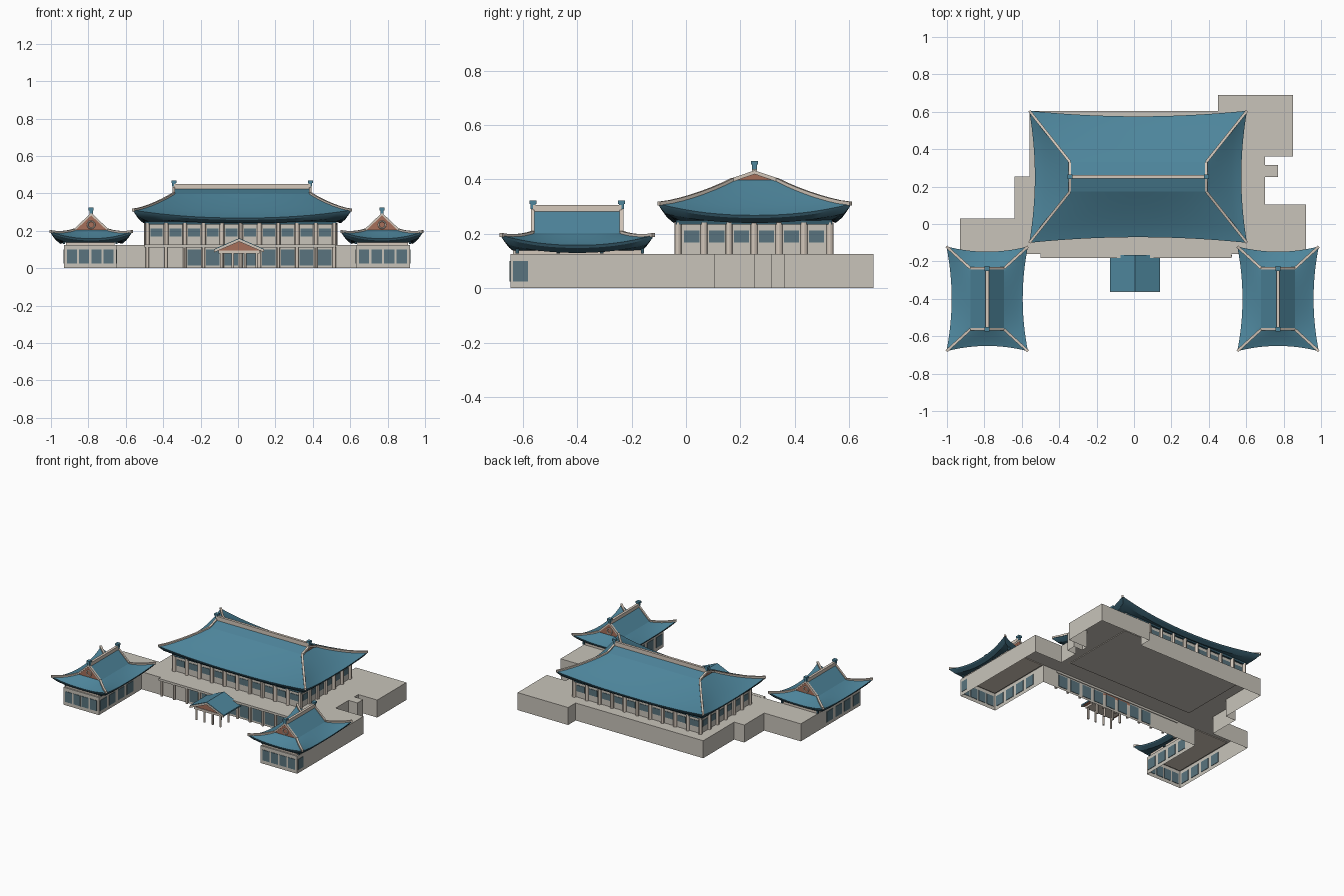
import bpy, bmesh, math
from mathutils import Vector

if "Cube" in bpy.data.objects:
    bpy.data.objects.remove(bpy.data.objects["Cube"])


def material(name, rgb):
    m = bpy.data.materials.new(name)
    m.diffuse_color = (*rgb, 1)
    m.use_nodes = True
    m.node_tree.nodes["Principled BSDF"].inputs["Base Color"].default_value = m.diffuse_color
    return m


STONE = material("pale stone", (0.58, 0.55, 0.49))
CREAM = material("cream trim", (0.66, 0.58, 0.50))
BLUE = material("blue roof tile", (0.075, 0.235, 0.33))
DARK = material("dark teal eave", (0.035, 0.10, 0.14))
BROWN = material("brown gable", (0.38, 0.16, 0.105))
GLASS = material("grey blue glass", (0.10, 0.175, 0.21))


def finish(bm, name, mats, smooth=False):
    me = bpy.data.meshes.new(name)
    bm.to_mesh(me)
    bm.free()
    for m in mats:
        me.materials.append(m)
    ob = bpy.data.objects.new(name, me)
    bpy.context.collection.objects.link(ob)
    if smooth:
        bpy.ops.object.select_all(action='DESELECT')
        ob.select_set(True)
        bpy.context.view_layer.objects.active = ob
        bpy.ops.object.shade_smooth_by_angle(angle=math.radians(30))
    return ob


def add_box(bm, x0, x1, y0, y1, z0, z1):
    vs = bmesh.ops.create_cube(bm, size=1)["verts"]
    for v in vs:
        v.co = ((x0 + x1) / 2 + v.co.x * (x1 - x0), (y0 + y1) / 2 + v.co.y * (y1 - y0),
                (z0 + z1) / 2 + v.co.z * (z1 - z0))


def boxes(name, mat, items):
    bm = bmesh.new()
    for b in items:
        add_box(bm, *b)
    return finish(bm, name, [mat])


def columns(name, points, r, z0, z1):
    bm = bmesh.new()
    for x, y in points:
        vs = bmesh.ops.create_cone(bm, cap_ends=True, segments=12, radius1=r, radius2=r, depth=z1 - z0)["verts"]
        bmesh.ops.translate(bm, verts=vs, vec=(x, y, (z0 + z1) / 2))
    return finish(bm, name, [CREAM], True)


def beams(name, mat, paths, w, h):
    """Rectangular bars swept along paths, standing on the path points."""
    bm = bmesh.new()
    for pts in paths:
        pts = [Vector(p) for p in pts]
        rows = []
        for i, p in enumerate(pts):
            d = pts[min(i + 1, len(pts) - 1)] - pts[max(i - 1, 0)]
            side = Vector((-d.y, d.x, 0)).normalized() * w / 2
            up = Vector((0, 0, h))
            lo = Vector((0, 0, -0.006))
            rows.append([bm.verts.new(q) for q in (p - side + lo, p + side + lo, p + side + up, p - side + up)])
        for a, b in zip(rows, rows[1:]):
            for k in range(4):
                bm.faces.new((a[k], a[(k + 1) % 4], b[(k + 1) % 4], b[k]))
        bm.faces.new(rows[0])
        bm.faces.new(rows[-1])
    bmesh.ops.recalc_face_normals(bm, faces=bm.faces)
    return finish(bm, name, [mat])


def hip_gable_roof(name, place, eave, gable, wall, z_eave, z_gable, z_ridge, lift, pull, cap):
    """Upswept hip-and-gable roof; u runs along the ridge, v across it."""
    N, T = 16, 7
    bm = bmesh.new()

    def ring(hu, hv, z, up, pl):
        out = []
        for k in range(4):
            for i in range(N):
                s = -1 + 2 * i / N
                b = pl * (1 - s * s)
                u, v = ((s * hu, b - hv), (hu - b, s * hv), (-s * hu, hv - b), (b - hu, -s * hv))[k]
                out.append(bm.verts.new(place(u, v, z + up * abs(s) ** 2.2)))
        return out

    (eu, ev), (gu, gv) = eave, gable
    rings = [ring(*wall, z_eave - 0.02, 0, 0),
             ring(eu - 0.025, ev - 0.025, z_eave - 0.028, lift * 0.8, pull),
             ring(eu - 0.003, ev - 0.003, z_eave - 0.010, lift, pull)]
    for j in range(T + 1):
        t = j / T
        rings.append(ring(eu + (gu - eu) * t, ev + (gv - ev) * t, z_eave + (z_gable - z_eave) * t ** 1.15,
                          lift * (1 - t) ** 1.5, pull * (1 - t)))
    for j, (a, b) in enumerate(zip(rings, rings[1:])):
        for i in range(4 * N):
            n = (i + 1) % (4 * N)
            f = bm.faces.new((a[i], a[n], b[n], b[i]))
            f.material_index = 1 if j < 3 else 0
    hips = [[r[k * N].co.copy() for r in rings[3:]] for k in range(4)]
    # upper slopes and the two gable triangles
    A, B, C, D = [rings[-1][k * N] for k in range(4)]
    R0, R1 = [bm.verts.new(place(u, 0, z_ridge)) for u in (-gu, gu)]
    for vs, m in (((A, B, R1, R0), 0), ((C, D, R0, R1), 0), ((B, C, R1), 2), ((D, A, R0), 2)):
        bm.faces.new(vs).material_index = m
    top = [R0.co.copy(), R1.co.copy()]
    edges = [[A.co.copy(), top[0]], [D.co.copy(), top[0]], [B.co.copy(), top[1]], [C.co.copy(), top[1]]]
    finish(bm, name + "_roof", [BLUE, DARK, BROWN], True)
    beams(name + "_hip_ridges", CREAM, hips + edges, 0.014, 0.008)
    beams(name + "_ridge_cap", CREAM, [top], 0.018, cap)
    fin = []
    for p in top:
        z = p.z + cap - 0.005
        fin += [(p.x - .009, p.x + .009, p.y - .009, p.y + .009, z - 0.01, z + 0.012),
                (p.x - .013, p.x + .013, p.y - .013, p.y + .013, z + 0.008, z + 0.022)]
    boxes(name + "_finials", BLUE, fin)


# ground floor podium, open underneath
outline = [(-.93, -.645), (-.65, -.645), (-.65, -.16), (.63, -.16), (.63, -.645), (.92, -.645), (.92, .105),
           (.70, .105), (.70, .25), (.77, .25), (.77, .315), (.70, .315), (.70, .36), (.85, .36), (.85, .69),
           (.45, .69), (.45, .605), (-.56, .605), (-.56, .255), (-.64, .255), (-.64, .03), (-.93, .03)]
bm = bmesh.new()
low = [bm.verts.new((x, y, 0)) for x, y in outline]
high = [bm.verts.new((x, y, .125)) for x, y in outline]
for i in range(len(low)):
    n = (i + 1) % len(low)
    bm.faces.new((low[i], low[n], high[n], high[i]))
bm.faces.new(high)
finish(bm, "podium", [STONE])

# front terrace ledge with its columns and windows
boxes("terrace_ledge", STONE, [(-.5, .52, -.182, -.155, .110, .126)])
xs = [-.485 + .1 * i for i in range(11)]
columns("terrace_columns", [(x, -.170) for x in xs], .009, 0, .112)
boxes("terrace_windows", GLASS, [(x + .014, x + .086, -.164, -.157, .015, .10) for x in xs[2:-1]])

# main hall: walls, dark bracket beam, columns, windows
X0, X1, Y0, Y1 = -.485, .515, -.025, .525
ys = [Y0 + (Y1 - Y0) / 6 * i for i in range(7)]
boxes("hall_walls", STONE, [(X0, X1, Y0, Y1, .12, .25)])
boxes("hall_bracket_beam", DARK, [(X0 - .012, X1 + .012, Y0 - .012, Y1 + .012, .234, .25)])
columns("hall_columns", [(x, y) for x in xs for y in (Y0 - .004, Y1 + .004)]
        + [(x, y) for x in (X0 - .004, X1 + .004) for y in ys[1:-1]], .013, .125, .242)
panes = [(x + .018, x + .082, y - .003, y + .003, .168, .212) for x in xs[:-1] for y in (Y0, Y1)]
panes += [(x - .003, x + .003, y + .018, y + .074, .168, .212) for x in (X0, X1) for y in ys[:-1]]
boxes("hall_windows", GLASS, panes)
hip_gable_roof("hall", lambda u, v, z: (.022 + u, .2525 + v, z), (.582, .353), (.365, .08), (.5, .275),
               .268, .398, .425, .042, .03, .026)

# the two front wings
for side, cx, x0, x1 in (("left", -.785, -.93, -.65), ("right", .77, .63, .92)):
    boxes(side + "_wing_upper_wall", CREAM, [(x0 + .01, x1 - .01, -.635, -.16, .12, .15)])
    hip_gable_roof(side + "_wing", lambda u, v, z, cx=cx: (cx - v, -.40 + u, z), (.28, .218), (.163, .09),
                   (.235, .135), .158, .203, .288, .037, .028, .018)
    w = (x1 - x0 - .02) / 4
    panes = [(x0 + .016 + w * i, x0 + .004 + w * (i + 1), -.648, -.642, .025, .10) for i in range(4)]
    inner = x1 if side == "left" else x0
    panes += [(inner - .003, inner + .003, -.63 + .1 * i, -.56 + .1 * i, .025, .10) for i in range(4)]
    if side == "left":
        panes += [(x0 - .003, x0 + .003, -.63 + .1 * i, -.56 + .1 * i, .025, .10) for i in range(4)]
    else:
        panes += [(x1 - .003, x1 + .003, -.635, -.58, .025, .10)]
    boxes(side + "_wing_windows", GLASS, panes)
    boxes(side + "_wing_brackets", DARK, [(x - .006, x + .006, y - .006, y + .006, .128, .15)
                                          for x in (x0, x1) for y in (-.62, -.47, -.31, -.16)])
    # round ornament on both gables
    for end, y in (("front", -.565), ("back", -.235)):
        bpy.ops.mesh.primitive_torus_add(major_radius=.019, minor_radius=.004, major_segments=20, minor_segments=6,
                                         location=(cx, y, .232), rotation=(math.pi / 2, 0, 0))
        ob = bpy.context.object
        ob.name = side + "_wing_" + end + "_gable_ring"
        ob.data.materials.append(CREAM)

# entrance portico: columns, beam, gabled roof
columns("portico_columns", [(x, y) for x in (-.09, -.028, .038, .10) for y in (-.34, -.25)], .007, 0, .085)
boxes("portico_beam", CREAM, [(-.105, .115, -.35, -.16, .078, .094)])
bm = bmesh.new()
section = [(-.128, .092), (.006, .150), (.140, .092)]
front, back = [[bm.verts.new((x, y, z)) for x, z in section] for y in (-.345, -.16)]
for vs in (front, back[::-1], (front[0], front[2], back[2], back[0])):
    bm.faces.new(vs)
bmesh.ops.recalc_face_normals(bm, faces=bm.faces)
finish(bm, "portico_gable", [BROWN])
bm = bmesh.new()
for a, b in zip(section, section[1:]):
    q = [bm.verts.new((x, y, z + dz)) for dz in (0, .010) for y in (-.362, -.165) for x, z in (a, b)]
    for f in ((0, 1, 3, 2), (4, 5, 7, 6), (0, 1, 5, 4), (2, 3, 7, 6), (0, 2, 6, 4), (1, 3, 7, 5)):
        bm.faces.new([q[i] for i in f])
bmesh.ops.recalc_face_normals(bm, faces=bm.faces)
finish(bm, "portico_roof", [BLUE])
beams("portico_bargeboards", CREAM, [[(x, -.36, z - .002), (.006, -.36, .148)] for x, z in (section[0], section[2])],
      .008, .008)
